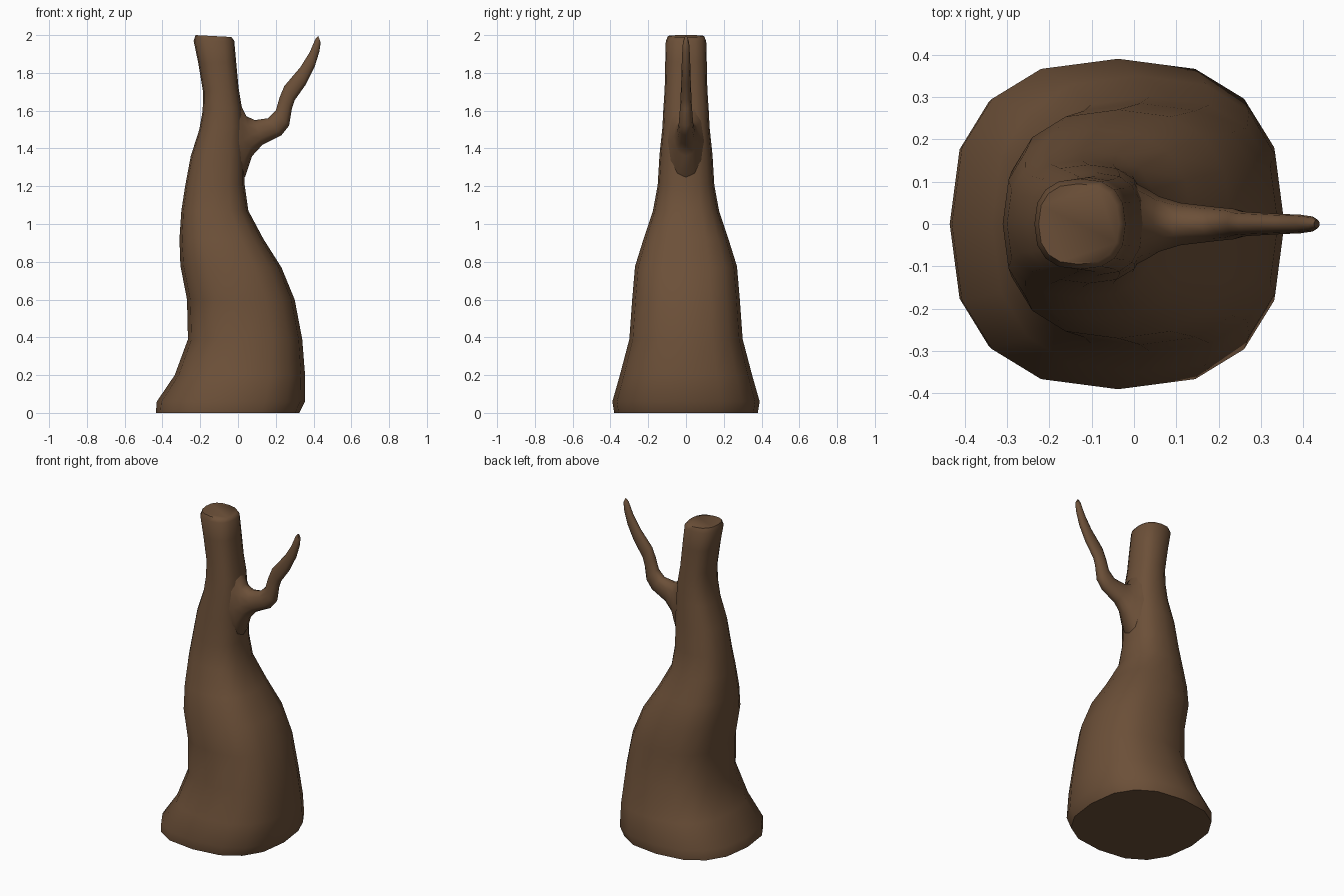
import bpy, bmesh, math
from mathutils import Vector

bark = bpy.data.materials.new("bark")
bark.diffuse_color = (0.15, 0.08, 0.04, 1)


def loft(name, sections, sides, power):
    """Skin closed rings; each section is (x1, z1, x2, z2, half depth in y)."""
    bm = bmesh.new()
    rings = []
    for x1, z1, x2, z2, depth in sections:
        a, b = Vector((x1, 0, z1)), Vector((x2, 0, z2))
        ring = []
        for i in range(sides):
            t = 2 * math.pi * i / sides
            c, s = (math.copysign(abs(v) ** power, v) for v in (math.cos(t), math.sin(t)))
            ring.append(bm.verts.new((a + b) / 2 + (b - a) / 2 * c + Vector((0, depth * s, 0))))
        rings.append(ring)
    for r, q in zip(rings, rings[1:]):
        for i in range(sides):
            j = (i + 1) % sides
            bm.faces.new((r[i], r[j], q[j], q[i]))
    bm.faces.new(rings[0][::-1])
    bm.faces.new(rings[-1])
    bmesh.ops.recalc_face_normals(bm, faces=bm.faces)
    mesh = bpy.data.meshes.new(name)
    bm.to_mesh(mesh)
    bm.free()
    mesh.materials.append(bark)
    obj = bpy.data.objects.new(name, mesh)
    bpy.context.collection.objects.link(obj)
    bpy.ops.object.select_all(action='DESELECT')
    obj.select_set(True)
    bpy.context.view_layer.objects.active = obj
    bpy.ops.object.shade_smooth_by_angle(angle=math.radians(60))
    return obj


# Leaning trunk, flared at the foot: left and right outline points
loft("trunk", [
    (-0.435, 0.00, 0.325, 0.00, 0.38),
    (-0.43, 0.06, 0.355, 0.06, 0.39),
    (-0.335, 0.20, 0.355, 0.20, 0.35),
    (-0.265, 0.39, 0.34, 0.39, 0.30),
    (-0.27, 0.60, 0.30, 0.60, 0.285),
    (-0.305, 0.78, 0.23, 0.77, 0.27),
    (-0.31, 0.92, 0.135, 0.92, 0.225),
    (-0.30, 1.07, 0.055, 1.07, 0.175),
    (-0.28, 1.20, 0.035, 1.21, 0.15),
    (-0.25, 1.36, 0.035, 1.38, 0.14),
    (-0.205, 1.50, 0.03, 1.52, 0.125),
    (-0.187, 1.60, 0.02, 1.62, 0.12),
    (-0.185, 1.70, 0.003, 1.72, 0.113),
    (-0.21, 1.85, -0.01, 1.86, 0.11),
    (-0.235, 1.97, -0.02, 1.97, 0.107),
    (-0.225, 2.00, -0.035, 1.99, 0.095),
], 16, 0.8)

# Thin side branch: upper and lower outline points
loft("branch", [
    (-0.03, 1.68, -0.02, 1.20, 0.11),
    (0.015, 1.63, 0.038, 1.25, 0.085),
    (0.045, 1.57, 0.075, 1.36, 0.065),
    (0.09, 1.55, 0.13, 1.42, 0.05),
    (0.16, 1.56, 0.23, 1.47, 0.04),
    (0.20, 1.60, 0.27, 1.52, 0.036),
    (0.22, 1.67, 0.285, 1.61, 0.03),
    (0.245, 1.73, 0.30, 1.655, 0.028),
    (0.33, 1.83, 0.36, 1.74, 0.024),
    (0.38, 1.91, 0.405, 1.83, 0.022),
    (0.41, 1.98, 0.43, 1.91, 0.018),
    (0.425, 1.995, 0.438, 1.96, 0.01),
], 12, 0.95)
